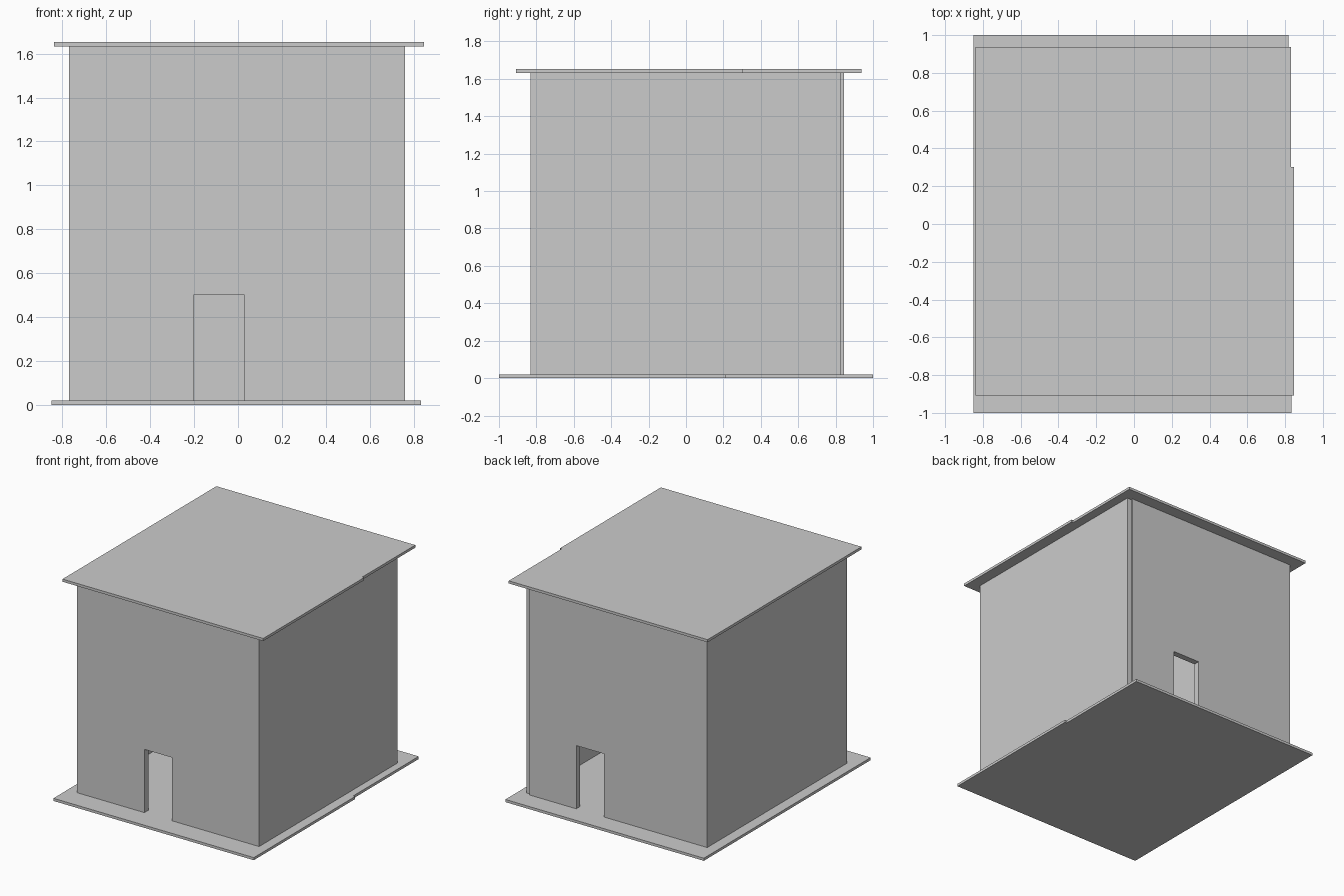
import bpy, bmesh

if "Cube" in bpy.data.objects:
    bpy.data.objects.remove(bpy.data.objects["Cube"])


def slab(name, outline, z0, z1):
    """Extrude a flat XY outline from z0 up to z1."""
    bm = bmesh.new()
    face = bm.faces.new([bm.verts.new((x, y, z0)) for x, y in outline])
    ret = bmesh.ops.extrude_face_region(bm, geom=[face])
    verts = [g for g in ret["geom"] if isinstance(g, bmesh.types.BMVert)]
    bmesh.ops.translate(bm, verts=verts, vec=(0, 0, z1 - z0))
    bmesh.ops.recalc_face_normals(bm, faces=bm.faces)
    mesh = bpy.data.meshes.new(name)
    bm.to_mesh(mesh)
    bm.free()
    obj = bpy.data.objects.new(name, mesh)
    bpy.context.collection.objects.link(obj)
    return obj


def rect(x0, x1, y0, y1):
    return [(x0, y0), (x1, y0), (x1, y1), (x0, y1)]


def stepped(x0, x1_front, x1_back, y0, y1, y_step):
    """Board outline with a small jog along its right edge."""
    return [(x0, y0), (x1_front, y0), (x1_front, y_step),
            (x1_back, y_step), (x1_back, y1), (x0, y1)]


def cut(target, cutter):
    cutter.hide_render = True
    mod = target.modifiers.new("cut", 'BOOLEAN')
    mod.operation = 'DIFFERENCE'
    mod.solver = 'EXACT'
    mod.object = cutter
    bpy.context.view_layer.objects.active = target
    bpy.ops.object.modifier_apply(modifier=mod.name)
    bpy.data.objects.remove(cutter)


BASE_TOP, WALL_TOP, ROOF_TOP = 0.02, 1.632, 1.652
DOOR_TOP = 0.50

# Base board and flat roof
slab("base", stepped(-0.85, 0.833, 0.817, -1.0, 1.0, 0.213), 0, BASE_TOP)
slab("roof", stepped(-0.838, 0.847, 0.832, -0.908, 0.938, 0.303), WALL_TOP, ROOF_TOP)

# Walls, notched at the back right corner where the panels meet
walls = slab("walls", [(-0.77, -0.832), (0.76, -0.832), (0.76, 0.83),
                       (0.722, 0.83), (0.722, 0.845), (-0.77, 0.845)],
             BASE_TOP, WALL_TOP)

# Hollow interior, front doorway and back doorway
cut(walls, slab("room_cutter", rect(-0.724, 0.716, -0.785, 0.798), -0.1, 1.8))
for name, x0, x1, y0, y1 in [("front_door_cutter", -0.203, 0.03, -1.0, -0.6),
                             ("back_door_cutter", 0.097, 0.33, 0.6, 1.0)]:
    cut(walls, slab(name, rect(x0, x1, y0, y1), -0.1, DOOR_TOP))
